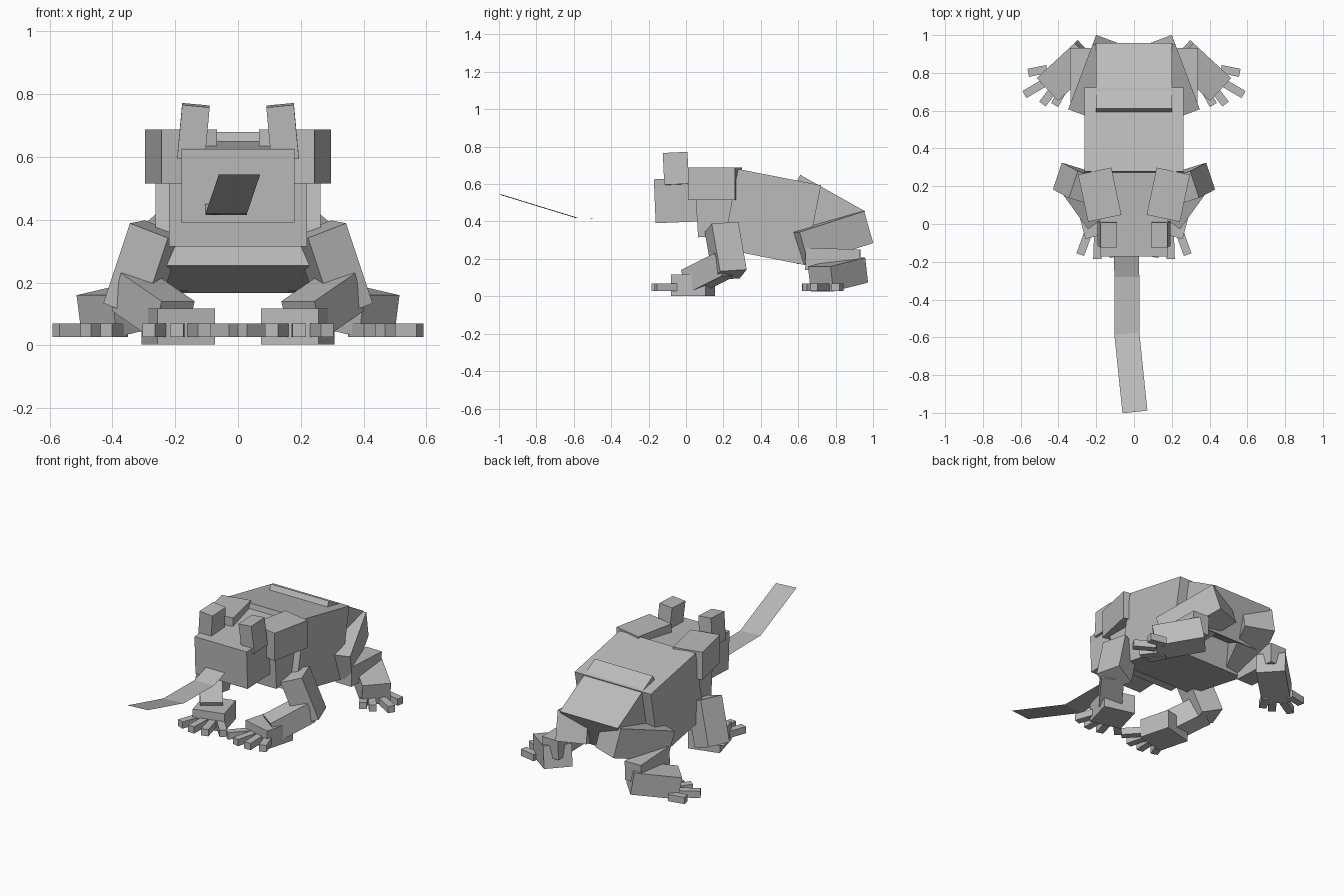
import bpy, bmesh, math
from mathutils import Vector, Matrix

cube = bpy.data.objects.get("Cube")
if cube:
    bpy.data.objects.remove(cube, do_unlink=True)

grey = bpy.data.materials.new("plain grey")
grey.use_nodes = True
colour = (0.5, 0.5, 0.5, 1)
grey.diffuse_color = colour
grey.node_tree.nodes["Principled BSDF"].inputs["Base Color"].default_value = colour


def finish(name, bm):
    mesh = bpy.data.meshes.new(name)
    bm.to_mesh(mesh)
    bm.free()
    mesh.materials.append(grey)
    obj = bpy.data.objects.new(name, mesh)
    bpy.context.collection.objects.link(obj)
    return obj


def block(name, a, b, w, h, side=None, s=1):
    """Box running from a to b, w wide along side and h thick; s = -1 mirrors it."""
    a, b = Vector(a), Vector(b)
    d = b - a
    length = d.length
    d.normalize()
    u = Vector(side) if side else d.cross(Vector((0, 0, 1)))
    u = (u - d * u.dot(d)).normalized()
    v = u.cross(d)
    basis = Matrix((u, d, v)).transposed().to_4x4()
    m = Matrix.Translation((a + b) / 2) @ basis @ Matrix.Diagonal((w, length, h, 1))
    m = Matrix.Diagonal((s, 1, 1, 1)) @ m
    bm = bmesh.new()
    bmesh.ops.create_cube(bm, size=1, matrix=m)
    bmesh.ops.recalc_face_normals(bm, faces=bm.faces)
    return finish(name, bm)


# Trunk and head
block("body", (0, 0.237, 0.467), (0, 0.68, 0.38), 0.525, 0.435)
block("rump", (0, 0.55, 0.54), (0, 0.897, 0.345), 0.40, 0.25)
block("head_base", (0, 0.055, 0.475), (0, 0.30, 0.49), 0.44, 0.32)
block("snout", (0, -0.167, 0.508), (0, 0.12, 0.52), 0.36, 0.235)

# Tongue: a thin bent ribbon given as centre x, y, z
bm = bmesh.new()
previous = None
for x, y, z in [(-0.04, -0.15, 0.455), (-0.038, -0.28, 0.415),
                (-0.038, -0.58, 0.418), (0.005, -0.995, 0.545)]:
    skew = 0.007 if y < -0.5 else 0
    row = [bm.verts.new((x - 0.066, y - skew, z)), bm.verts.new((x + 0.066, y + skew, z))]
    if previous:
        bm.faces.new((row[0], row[1], previous[1], previous[0]))
    previous = row
finish("tongue", bm)

for side_name, s in (("left", 1), ("right", -1)):
    def part(name, a, b, w, h, side=None):
        return block(f"{side_name}_{name}", a, b, w, h, side, s)

    # Eye and brow
    part("eye", (0.150, -0.05, 0.595), (0.134, -0.058, 0.765), 0.088, 0.132, (1, 0, 0))
    part("brow", (0.208, 0.28, 0.602), (0.155, 0.03, 0.602), 0.18, 0.172)

    # Front leg
    part("upper_arm", (0.26, 0.19, 0.37), (0.345, 0.235, 0.115), 0.15, 0.135, (-0.04, 0.13, 0))
    part("forearm", (0.335, 0.21, 0.17), (0.205, 0.03, 0.08), 0.13, 0.13)
    part("hand", (0.215, 0.13, 0.06), (0.165, -0.055, 0.06), 0.19, 0.115)
    for i, (x, y, angle) in enumerate([(0.24, -0.04, 20), (0.19, -0.055, 2),
                                       (0.14, -0.05, -15), (0.10, -0.03, -42)]):
        turn = math.radians(angle)
        start = Vector((x, y, 0.048))
        end = start + 0.13 * Vector((math.sin(turn), -math.cos(turn), 0))
        part(f"finger_{i + 1}", start, end, 0.043, 0.042)

    # Hind leg
    part("thigh", (0.125, 0.945, 0.37), (0.255, 0.60, 0.258), 0.18, 0.178)
    part("shin", (0.28, 0.64, 0.20), (0.285, 0.93, 0.19), 0.11, 0.12)
    part("hind_foot", (0.25, 0.905, 0.14), (0.45, 0.72, 0.093), 0.165, 0.135)
    for i, (start, end) in enumerate([((0.46, 0.82), (0.56, 0.80)),
                                      ((0.47, 0.75), (0.58, 0.685)),
                                      ((0.42, 0.72), (0.485, 0.635)),
                                      ((0.37, 0.72), (0.42, 0.63))]):
        part(f"toe_{i + 1}", (*start, 0.048), (*end, 0.048), 0.043, 0.042)
